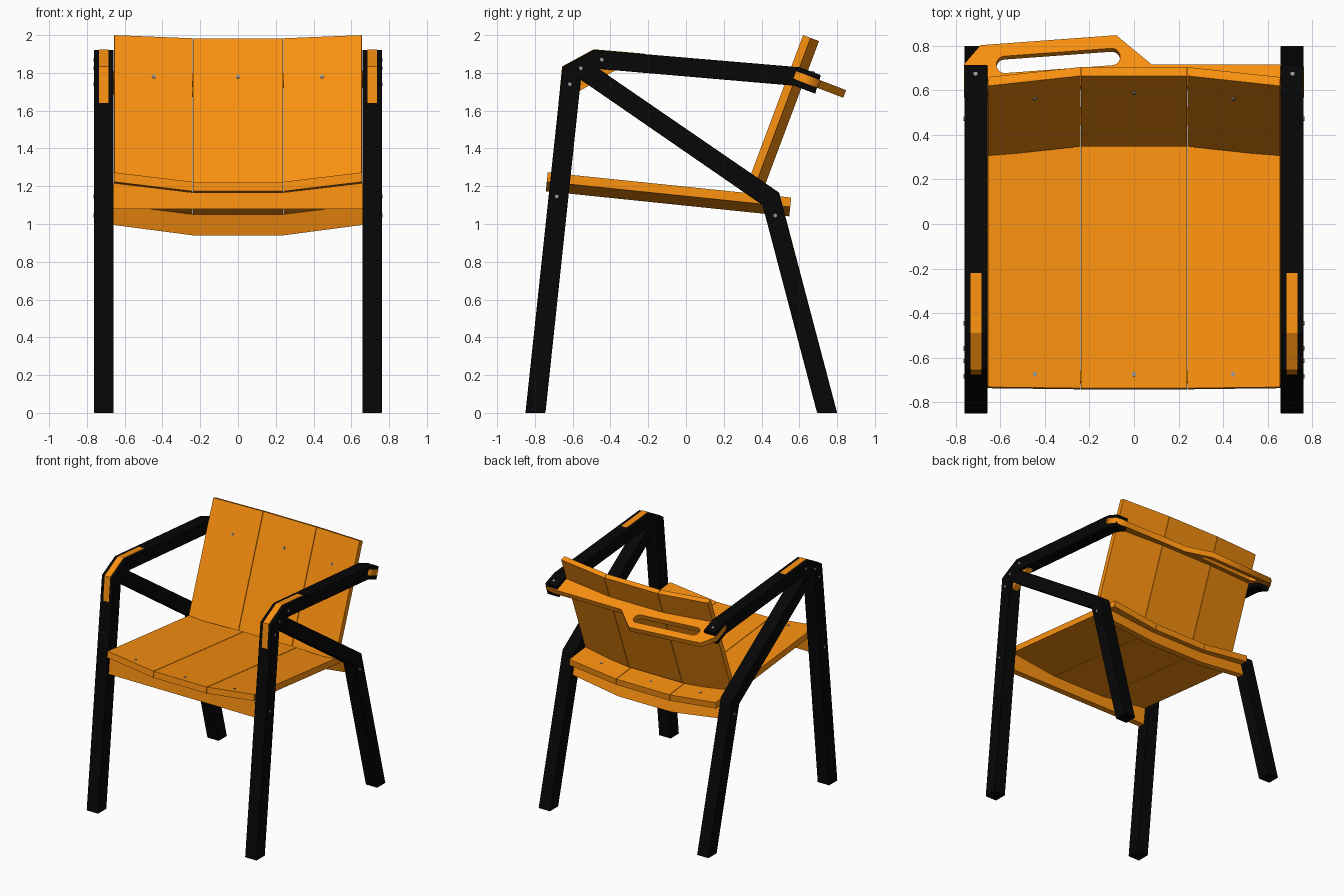
import bpy, bmesh
from math import sin, cos, pi, atan2
from mathutils import Vector, Matrix

if "Cube" in bpy.data.objects:
    bpy.data.objects.remove(bpy.data.objects["Cube"])


def material(name, rgb):
    m = bpy.data.materials.new(name)
    m.diffuse_color = (*rgb, 1)
    m.use_nodes = True
    m.node_tree.nodes["Principled BSDF"].inputs["Base Color"].default_value = m.diffuse_color
    return m


ORANGE = material("orange_board", (0.96, 0.28, 0.005))
BLACK = material("black_beam", (0.002, 0.002, 0.002))
STEEL = material("screw_steel", (0.3, 0.3, 0.3))


def prism(name, ring_a, ring_b, mat):
    """Solid between two matching polygons."""
    bm = bmesh.new()
    a = [bm.verts.new(p) for p in ring_a]
    b = [bm.verts.new(p) for p in ring_b]
    n = len(a)
    bm.faces.new(a)
    bm.faces.new(b[::-1])
    for i in range(n):
        bm.faces.new((a[i], b[i], b[(i + 1) % n], a[(i + 1) % n]))
    bmesh.ops.recalc_face_normals(bm, faces=bm.faces)
    me = bpy.data.meshes.new(name)
    bm.to_mesh(me)
    bm.free()
    me.materials.append(mat)
    ob = bpy.data.objects.new(name, me)
    bpy.context.collection.objects.link(ob)
    return ob


def side_shape(name, pts, x, width, mat, bevel=0):
    """Polygon in (y, z) extruded along x."""
    ob = prism(name, [(x - width / 2, *p) for p in pts],
               [(x + width / 2, *p) for p in pts], mat)
    if bevel:
        mod = ob.modifiers.new("chamfer", 'BEVEL')
        mod.width, mod.segments = bevel, 1


def plank(name, section, start, end, normal_sign):
    """Section of (x, depth) swept between two (y, z) points."""
    d = (Vector(end) - Vector(start)).normalized()
    n = Vector((d.y, -d.x)) * normal_sign
    rings = [[(x, p[0] + n.x * h, p[1] + n.y * h) for x, h in section] for p in (start, end)]
    prism(name, *rings, ORANGE)


def rail(name, pts, y0, z0, lean, thick):
    """Polygon in (x, z) extruded along y, leaning with the legs."""
    rings = [[(x, y0 + lean * (z - z0) + t, z) for x, z in pts] for t in (-thick / 2, thick / 2)]
    prism(name, *rings, ORANGE)


def screw(name, loc, axis):
    bpy.ops.mesh.primitive_cylinder_add(vertices=12, radius=0.01, depth=0.012, location=loc,
                                        rotation=Vector(axis).to_track_quat('Z', 'Y').to_euler())
    ob = bpy.context.object
    ob.name = name
    ob.data.materials.append(STEEL)


# Side frames: front leg with arm, brace, back leg, corner gusset
leg_arm = [(-0.85, 0), (-0.654, 1.832), (-0.488, 1.922), (0.6, 1.83), (0.714, 1.788),
           (0.684, 1.69), (0.573, 1.732), (-0.462, 1.821), (-0.556, 1.77), (-0.744, 0)]
back_frame = [(0.80, 0), (0.493, 1.166), (-0.53, 1.868), (-0.61, 1.80), (0.405, 1.10), (0.694, 0)]
gusset = [(-0.675, 1.64), (-0.656, 1.834), (-0.489, 1.925), (-0.22, 1.902)]
side_screws = [(-0.615, 1.74), (-0.557, 1.825), (-0.446, 1.87), (-0.684, 1.146), (0.472, 1.045)]
for side, s in (("left", -1), ("right", 1)):
    side_shape(f"front_leg_and_arm_{side}", leg_arm, 0.71 * s, 0.104, BLACK, 0.002)
    side_shape(f"brace_and_back_leg_{side}", back_frame, 0.71 * s, 0.103, BLACK, 0.002)
    side_shape(f"corner_gusset_{side}", gusset, 0.71 * s, 0.05, ORANGE)
    for i, (y, z) in enumerate(side_screws):
        screw(f"side_screw_{side}_{i}", (0.76 * s, y, z), (s, 0, 0))
    screw(f"arm_screw_{side}", (0.712 * s, 0.672, 1.803), (0, 0.36, 0.93))


def sections(sag, thick):
    """Three plank sections, the outer ones tilted up toward the sides."""
    mid = [(-0.237, sag), (0.237, sag), (0.237, sag + thick), (-0.237, sag + thick)]
    right = [(0.241, sag), (0.655, 0), (0.657, thick), (0.241, sag + thick)]
    left = [(-x, h) for x, h in right]
    return (("left", left), ("middle", mid), ("right", right))


# Seat and backrest planks
for side, sec in sections(0.05, 0.05):
    plank(f"seat_plank_{side}", sec, (-0.732, 1.273), (0.557, 1.14), 1)
for side, sec in sections(0.048, 0.042):
    plank(f"backrest_plank_{side}", sec, (0.303, 1.155), (0.62, 2.0), 1)

# Plank screws
for i, x in enumerate((-0.445, 0, 0.445)):
    up = 0.025 if x else 0
    tilt = 0.12 * ((x < 0) - (x > 0))
    screw(f"seat_front_screw_{i}", (x, -0.675, 1.214 + up), (tilt, 0.1, 1))
    screw(f"seat_back_screw_{i}", (x, 0.45, 1.098 + up), (tilt, 0.1, 1))
    screw(f"backrest_screw_{i}", (x, 0.588 - up * 0.95, 1.78), (tilt, -0.935, 0.354))

# Rails under the seat
rail("front_rail", [(-0.66, 1.08), (0.66, 1.08), (0.66, 1.217), (0.24, 1.167),
                    (-0.24, 1.167), (-0.66, 1.217)], -0.684, 1.146, 0.108, 0.05)
rail("back_rail", [(-0.66, 0.995), (-0.24, 0.94), (0.24, 0.94), (0.66, 0.995),
                   (0.66, 1.103), (0.24, 1.053), (-0.24, 1.053), (-0.66, 1.103)],
     0.472, 1.045, -0.263, 0.05)

# Tilted crossbar behind the backrest, with a carrying handle slot
C, S, Y0, Z0 = 0.934, 0.358, 0.695, 1.744
outline = [(-0.763, 0.58), (-0.655, 0.58), (-0.24, 0.617), (0.24, 0.617), (0.655, 0.58),
           (0.763, 0.58), (0.763, 0.705), (0.66, 0.713), (0.08, 0.713), (-0.08, 0.845),
           (-0.69, 0.80), (-0.763, 0.715)]
(ax, ay), (bx, by), r = (-0.58, 0.713), (-0.10, 0.748), 0.038
base = atan2(by - ay, bx - ax)
slot = []
for cx, cy, start in ((bx, by, base - pi / 2), (ax, ay, base + pi / 2)):
    slot += [(cx + r * cos(start + pi * k / 10), cy + r * sin(start + pi * k / 10))
             for k in range(11)]
cu = bpy.data.curves.new("handle_crossbar", 'CURVE')
cu.dimensions, cu.fill_mode, cu.extrude = '2D', 'BOTH', 0.0215
for pts in (outline, slot):
    sp = cu.splines.new('POLY')
    sp.points.add(len(pts) - 1)
    for p, (x, y) in zip(sp.points, pts):
        p.co = (x, (y - 0.70) / C, 0, 1)
    sp.use_cyclic_u = True
cu.materials.append(ORANGE)
bar = bpy.data.objects.new("handle_crossbar", cu)
bpy.context.collection.objects.link(bar)
bar.matrix_world = Matrix(((1, 0, 0, 0), (0, C, S, Y0), (0, -S, C, Z0), (0, 0, 0, 1)))
bpy.ops.object.select_all(action='DESELECT')
bar.select_set(True)
bpy.context.view_layer.objects.active = bar
bpy.ops.object.convert(target='MESH')
